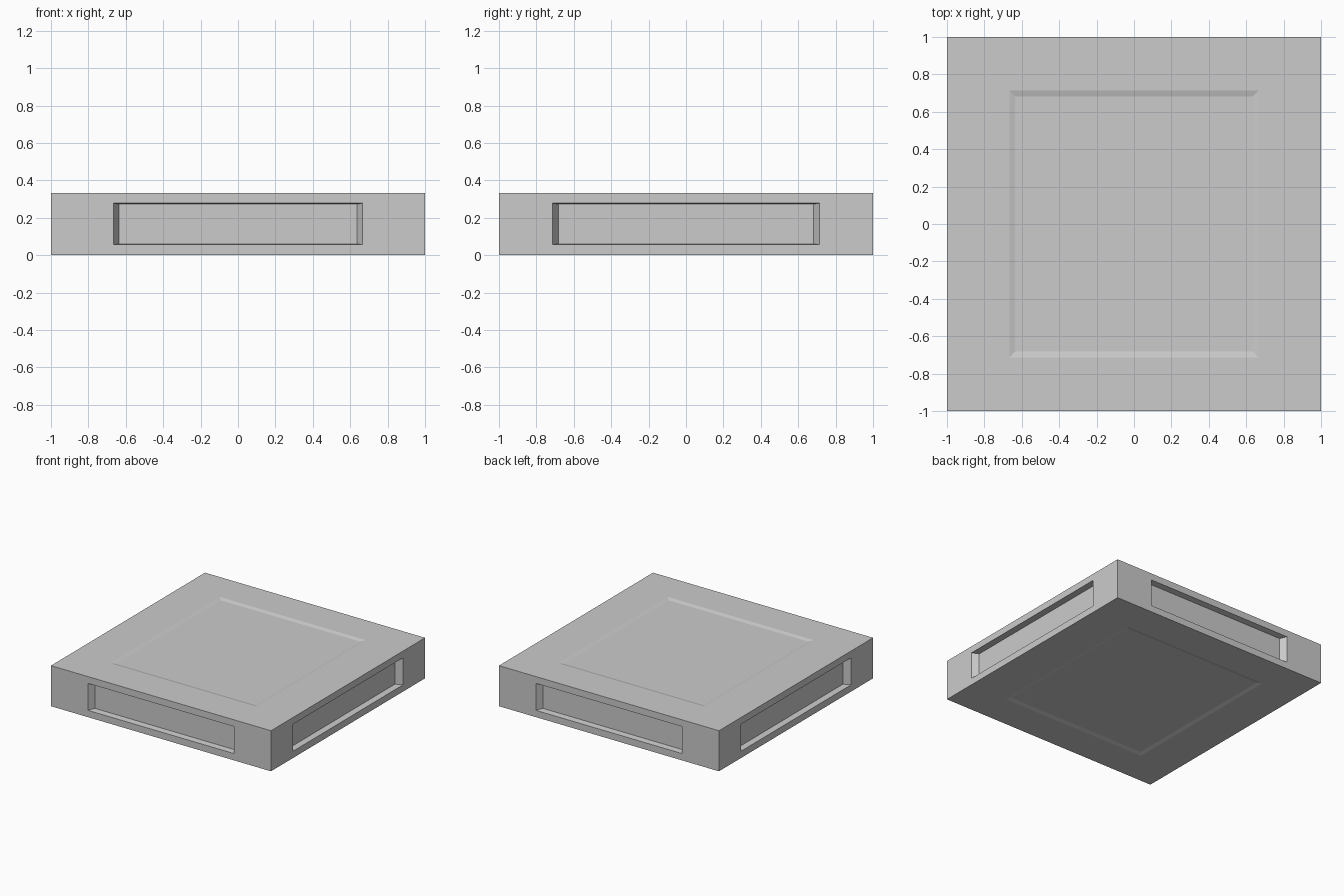
import bpy, bmesh
from mathutils import Vector

if "Cube" in bpy.data.objects:
    bpy.data.objects.remove(bpy.data.objects["Cube"])

HALF = Vector((1.0, 1.0, 1 / 6))              # half size of the slab
RIM = Vector((0.665, 0.713, 0.665))           # panel opening, as a share of the half size
FLOOR = Vector((0.635, 0.682, 0.635))         # panel floor, slightly tapered
DEPTH = 0.05                                  # panel depth, as a share of the half size


def inset_to(bm, faces, share, level):
    """Inset each face, then place its corners at the given shares and height."""
    bmesh.ops.inset_individual(bm, faces=faces, thickness=0.1)
    for face in faces:
        normal = face.normal.copy()
        axis = max(range(3), key=lambda i: abs(normal[i]))
        for v in face.verts:
            for i in range(3):
                size = level if i == axis else share[i]
                v.co[i] = size if v.co[i] > 0 else -size


# slab with a shallow tapered panel sunk into all six sides
bm = bmesh.new()
bmesh.ops.create_cube(bm, size=2)
sides = bm.faces[:]
inset_to(bm, sides, RIM, 1.0)
bm.normal_update()
inset_to(bm, sides, FLOOR, 1.0 - DEPTH)
bmesh.ops.scale(bm, vec=HALF, verts=bm.verts)
bmesh.ops.translate(bm, vec=(0, 0, HALF.z), verts=bm.verts)
bmesh.ops.recalc_face_normals(bm, faces=bm.faces)

mesh = bpy.data.meshes.new("panelled_slab")
bm.to_mesh(mesh)
bm.free()
bpy.context.collection.objects.link(bpy.data.objects.new("panelled_slab", mesh))
